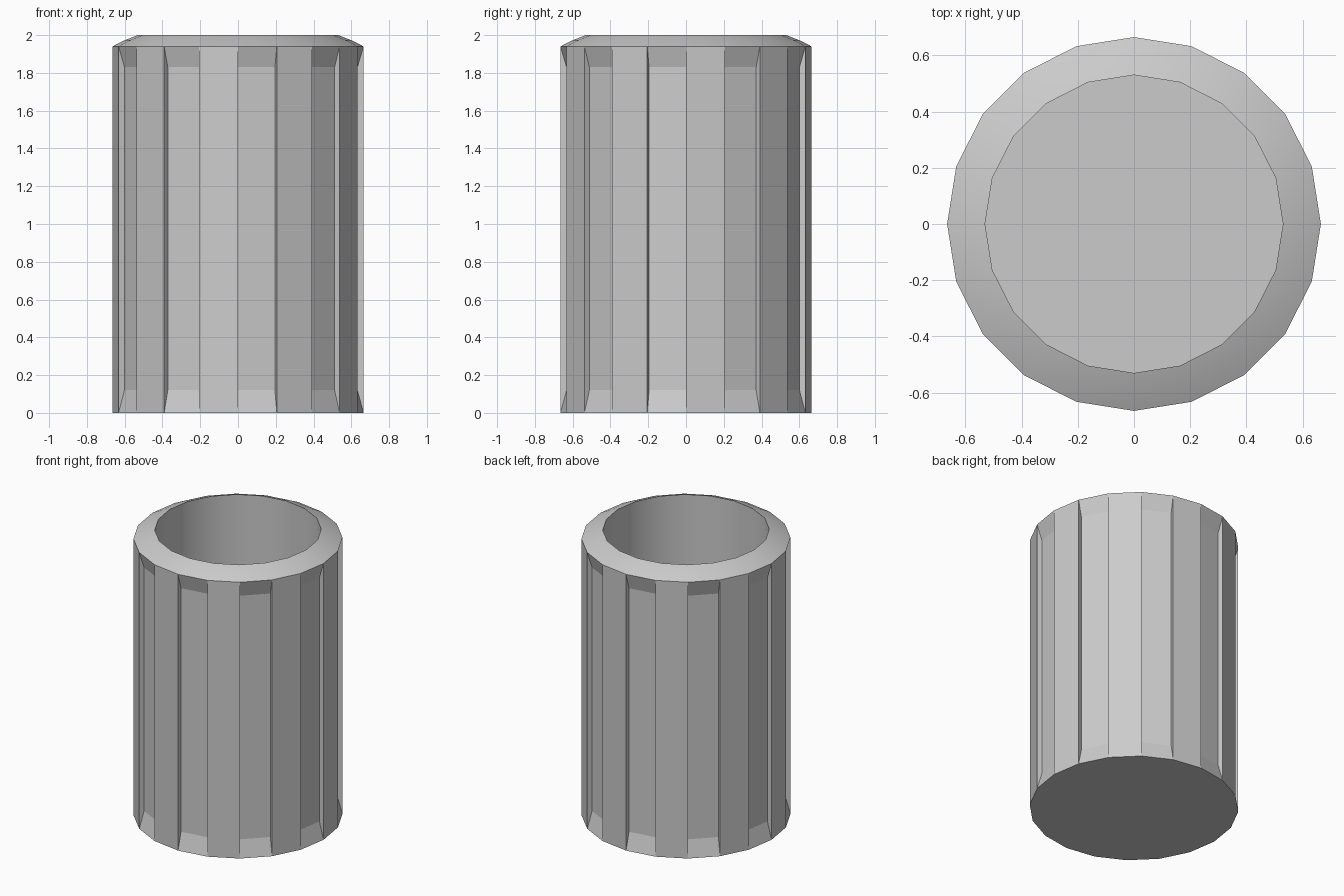
import bpy, bmesh
from math import cos, sin, pi, radians

if "Cube" in bpy.data.objects:
    bpy.data.objects.remove(bpy.data.objects["Cube"])

SIDES = 20
R_OUT, R_REC, R_IN = 0.665, 0.632, 0.53
Z_SHOULDER, Z_TOP, Z_FLOOR = 1.94, 2.0, 0.1
Z_REC_LOW, Z_REC_HIGH = 0.12, 1.83

bm = bmesh.new()


def pt(r, i, z):
    a = 2 * pi * i / SIDES
    return bm.verts.new((r * cos(a), r * sin(a), z))


def ring(r, z):
    return [pt(r, i, z) for i in range(SIDES)]


def band(a, b, smooth):
    for i in range(SIDES):
        j = (i + 1) % SIDES
        bm.faces.new((a[i], a[j], b[j], b[i])).smooth = smooth


base = ring(R_OUT, 0)
shoulder = ring(R_OUT, Z_SHOULDER)
rim_mid = ring(0.6, 1.973)
lip = ring(R_IN, Z_TOP)
floor = ring(R_IN, Z_FLOOR)

# Underside and inner floor
bm.faces.new(base[::-1])
bm.faces.new(floor)

# Rounded rim and smooth inner wall
band(shoulder, rim_mid, True)
band(rim_mid, lip, True)
band(lip, floor, True)

# Outer wall: plain facets alternate with recessed, sloped-end panels
for i in range(SIDES):
    j = (i + 1) % SIDES
    outer = [base[i], base[j], shoulder[j], shoulder[i]]
    if i % 2 == 0:
        bm.faces.new(outer)
        continue
    inner = [pt(R_REC, i, Z_REC_LOW), pt(R_REC, j, Z_REC_LOW),
             pt(R_REC, j, Z_REC_HIGH), pt(R_REC, i, Z_REC_HIGH)]
    bm.faces.new(inner)
    for k in range(4):
        n = (k + 1) % 4
        bm.faces.new((outer[k], outer[n], inner[n], inner[k]))

# Sharp creases around the rim
bm.normal_update()
for e in bm.edges:
    if len(e.link_faces) == 2 and e.calc_face_angle(0) > radians(30):
        e.smooth = False

mesh = bpy.data.meshes.new("fluted_cup")
bm.to_mesh(mesh)
bm.free()
cup = bpy.data.objects.new("fluted_cup", mesh)
bpy.context.collection.objects.link(cup)
